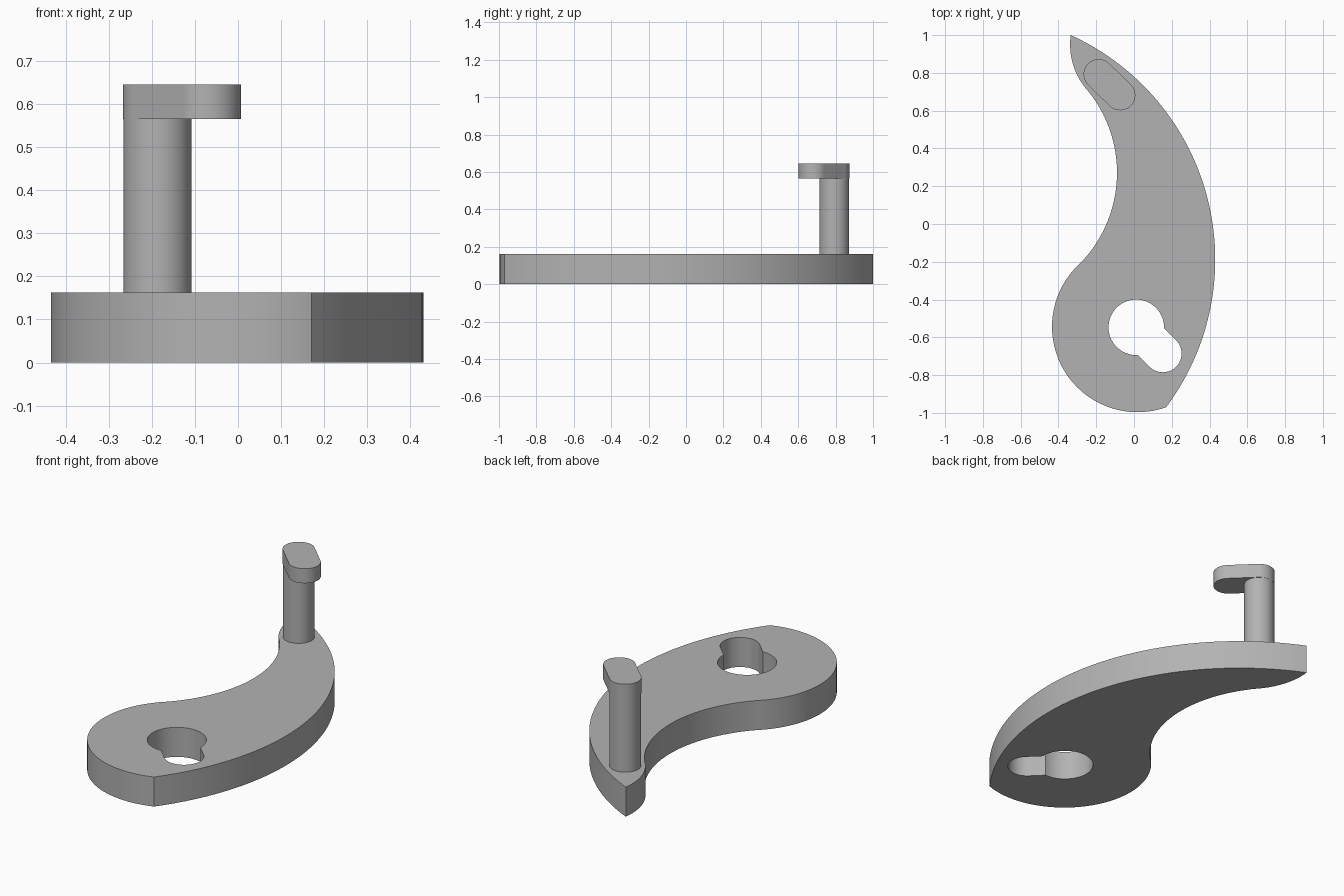
import bpy, bmesh
from math import atan2, cos, sin, pi, tau, asin, hypot
from mathutils import Vector

cube = bpy.data.objects.get("Cube")
if cube:
    bpy.data.objects.remove(cube)

metal = bpy.data.materials.new("plain grey")
metal.use_nodes = True
GREY = (0.45, 0.45, 0.45, 1)
metal.diffuse_color = GREY
metal.node_tree.nodes["Principled BSDF"].inputs["Base Color"].default_value = GREY


def sweep(centre, radius, start, turn, steps):
    """Points along an arc, both ends included."""
    return [(centre[0] + radius * cos(start + turn * i / steps),
             centre[1] + radius * sin(start + turn * i / steps)) for i in range(steps + 1)]


def arc(a, mid, b, steps):
    """Arc from a through mid to b, without the end point."""
    (ax, ay), (bx, by), (cx, cy) = a, mid, b
    d = 2 * (ax * (by - cy) + bx * (cy - ay) + cx * (ay - by))
    sa, sb, sc = ax * ax + ay * ay, bx * bx + by * by, cx * cx + cy * cy
    ox = (sa * (by - cy) + sb * (cy - ay) + sc * (ay - by)) / d
    oy = (sa * (cx - bx) + sb * (ax - cx) + sc * (bx - ax)) / d
    start = atan2(ay - oy, ax - ox)
    turn = (atan2(cy - oy, cx - ox) - start) % tau
    if (atan2(by - oy, bx - ox) - start) % tau > turn:
        turn -= tau
    return sweep((ox, oy), hypot(ax - ox, ay - oy), start, turn, steps)[:-1]


def slot(p, rp, q, rq):
    """Round end at p joined by parallel sides to a round end at q (rq <= rp)."""
    way = atan2(q[1] - p[1], q[0] - p[0])
    half = asin(min(1, rq / rp))
    return (sweep(q, rq, way - pi / 2, pi, 32)
            + sweep(p, rp, way + half, tau - 2 * half, 56))


def slab(name, loops, z0, z1):
    """Extrude closed outlines; later loops are holes in the first."""
    bm = bmesh.new()
    edges = []
    for loop in loops:
        verts = [bm.verts.new((x, y, z0)) for x, y in loop]
        edges += [bm.edges.new((v, verts[i - 1])) for i, v in enumerate(verts)]
    bmesh.ops.triangle_fill(bm, edges=edges, use_beauty=True, normal=Vector((0, 0, 1)))
    top = bmesh.ops.extrude_face_region(bm, geom=bm.faces[:], use_keep_orig=True)["geom"]
    bmesh.ops.translate(bm, vec=(0, 0, z1 - z0),
                        verts=[g for g in top if isinstance(g, bmesh.types.BMVert)])
    bmesh.ops.recalc_face_normals(bm, faces=bm.faces[:])
    mesh = bpy.data.meshes.new(name)
    bm.to_mesh(mesh)
    bm.free()
    mesh.materials.append(metal)
    obj = bpy.data.objects.new(name, mesh)
    bpy.context.collection.objects.link(obj)
    bpy.ops.object.select_all(action='DESELECT')
    obj.select_set(True)
    bpy.context.view_layer.objects.active = obj
    bpy.ops.object.shade_smooth_by_angle(angle=pi / 6)
    return obj


# Curved plate: back tip, waist, round lobe and front corner
tip, neck, waist, corner = (-0.335, 1), (-0.24, 0.7), (-0.283, -0.206), (0.17, -0.97)
outline = (arc(tip, (-0.318, 0.83), neck, 16)
           + arc(neck, (-0.09, 0.27), waist, 40)
           + arc(waist, (-0.434, -0.55), corner, 64)
           + arc(corner, (0.43, -0.19), tip, 72))
# Keyhole opening through the lobe
keyhole = slot((0.012, -0.547), 0.147, (0.153, -0.686), 0.099)
slab("curved_plate", [outline, keyhole], 0, 0.162)

# Upright pin and its key-shaped head
pin = (-0.187, 0.793)
slab("pin_shaft", [sweep(pin, 0.079, 0, tau, 64)[:-1]], 0.16, 0.567)
head = slot(pin, 0.08, (-0.073, 0.682), 0.08)
slab("pin_head", [head], 0.565, 0.645)
